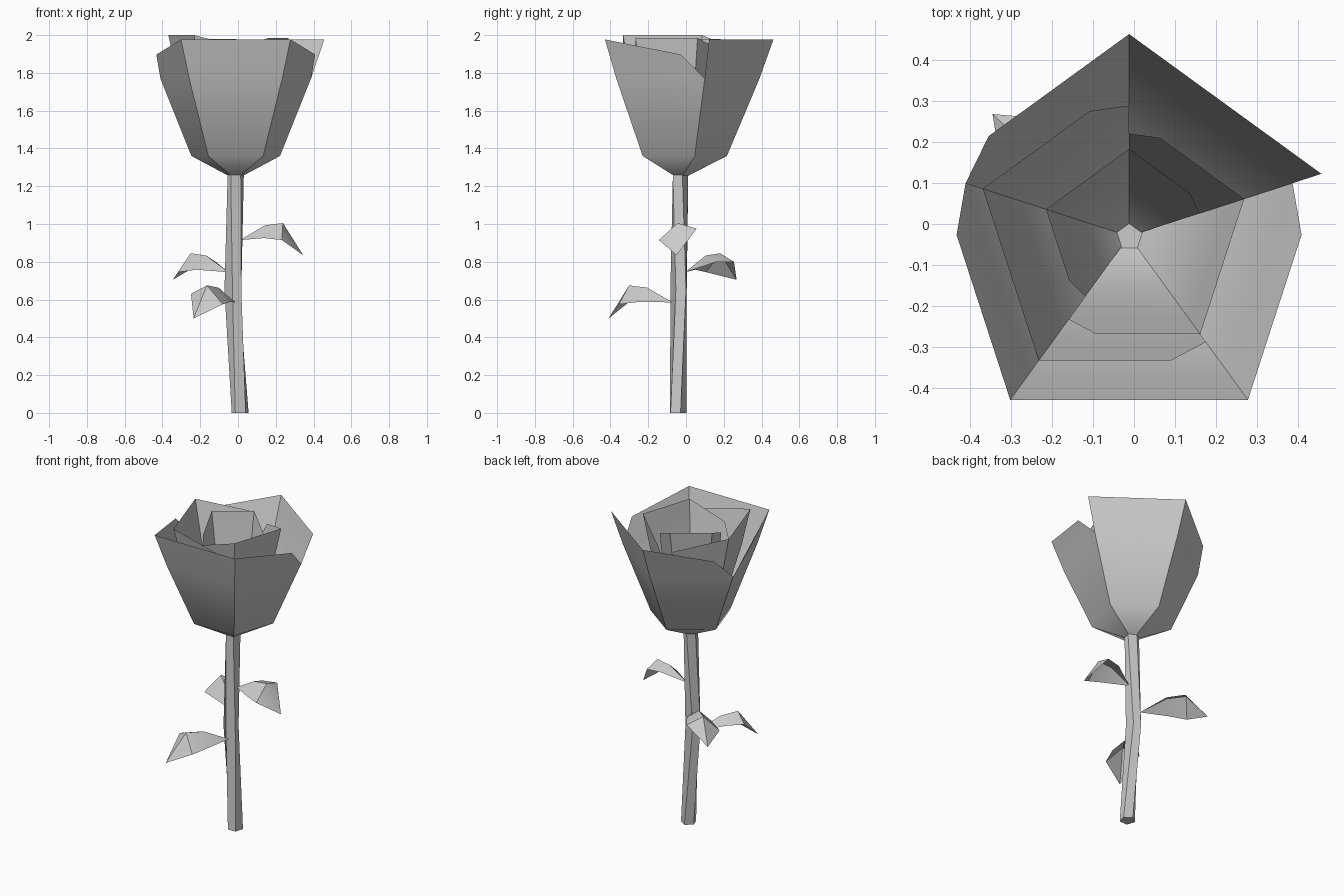
import bpy, math
from mathutils import Vector

if "Cube" in bpy.data.objects:
    bpy.data.objects.remove(bpy.data.objects["Cube"])

grey = bpy.data.materials.new("plain_grey")
grey.diffuse_color = (0.6, 0.6, 0.6, 1)
grey.use_nodes = True
grey.node_tree.nodes["Principled BSDF"].inputs["Base Color"].default_value = grey.diffuse_color

CX, CY = -0.012, -0.03   # axis of the flower


def make(name, verts, faces, angle=None):
    me = bpy.data.meshes.new(name)
    me.from_pydata([tuple(v) for v in verts], [], faces)
    me.materials.append(grey)
    ob = bpy.data.objects.new(name, me)
    bpy.context.collection.objects.link(ob)
    bpy.context.view_layer.objects.active = ob
    ob.select_set(True)
    if angle is None:
        bpy.ops.object.shade_smooth()
    else:
        bpy.ops.object.shade_smooth_by_angle(angle=math.radians(angle))
    ob.select_set(False)
    return ob


def corner(k, r, z):
    # pentagon corners: 0 back, 1 left, 2 front left, 3 front right, 4 right
    a = math.radians(90 + 72 * k)
    return Vector((CX + r * math.cos(a), CY + r * math.sin(a), z))


def petal(name, r, top, a, b, clipped):
    # one side of a pentagonal cup; a clipped petal has its far corner cut off
    low = 1.25 + (0.49 - r) * 0.03
    v = []
    for rad, z in ((0.03, low), (r * 0.5, 1.36), (r * 0.85, 1.77)):
        v += [corner(a, rad, z), corner(b, rad, z)]
    ta, tb = corner(a, r, top), corner(b, r, top)
    if clipped:
        tb = ta.lerp(tb, 0.73)
        tb.z = top - 0.08
    v += [ta, tb]
    f = [(i, i + 1, i + 3, i + 2) for i in (0, 2, 4)]
    if (b - a) % 5 != 1:
        f = [q[::-1] for q in f]
    make(name, v, f)


# Petals, from the outer cup to the heart: radius, rim height, sides
layers = [
    ("outer", 0.493, 1.977, [(2, 3, 0), (3, 4, 1), (2, 1, 1), (0, 4, 0), (0, 1, 1)]),
    ("second", 0.375, 2.0, [(1, 2, 0), (1, 0, 1), (2, 3, 1)]),
    ("third", 0.295, 1.985, [(4, 3, 0), (4, 0, 1), (3, 2, 1)]),
    ("heart", 0.213, 1.98, [(1, 0, 0), (1, 2, 1), (0, 4, 1)]),
]
for lname, r, top, sides in layers:
    for i, (a, b, c) in enumerate(sides):
        petal(f"{lname}_petal_{i + 1}", r, top, a, b, c)

# Stem: five-sided, slightly bent and twisted
N = 5
rings = [(0.012, -0.045, 0, 0.047, 20), (-0.026, -0.036, 0.65, 0.047, 50),
         (-0.012, -0.033, 1.26, 0.045, 18)]
v = []
for x, y, z, r, tw in rings:
    for k in range(N):
        a = math.radians(tw + 360 / N * k)
        v.append((x + r * math.cos(a), y + r * math.sin(a), z))
f = [(j * N + k, j * N + (k + 1) % N, (j + 1) * N + (k + 1) % N, (j + 1) * N + k)
     for j in range(2) for k in range(N)]
f += [tuple(range(N))[::-1], tuple(range(2 * N, 3 * N))]
make("stem", v, f, 40)


def leaf(name, base, tip, top, drop_l, drop_r):
    # folded leaf: raised midrib, two hanging sides, drooping tip
    base, tip = Vector(base), Vector(tip)
    d = tip - base
    d.z = 0
    side = Vector((-d.y, d.x, 0)).normalized()
    v = [base]
    for t, w, h in ((0.4, 0.075, top - 0.012), (0.68, 0.1, top)):
        m = base + d * t
        m.z = h
        s = w / 0.1
        v += [m + side * w - Vector((0, 0, drop_l * s)), m,
              m - side * w - Vector((0, 0, drop_r * s))]
    v.append(tip)
    f = [(0, 2, 1), (0, 3, 2), (1, 2, 5, 4), (2, 3, 6, 5), (4, 5, 7), (5, 6, 7)]
    make(name, v, [q[::-1] for q in f], 40)


leaf("upper_leaf", (0.01, -0.03, 0.915), (0.345, -0.05, 0.835), 1.005, 0.03, 0.09)
leaf("middle_leaf", (-0.05, -0.005, 0.745), (-0.345, 0.268, 0.705), 0.845, 0.1, 0.045)
leaf("lower_leaf", (-0.015, -0.07, 0.585), (-0.235, -0.41, 0.5), 0.675, 0.1, 0.045)
